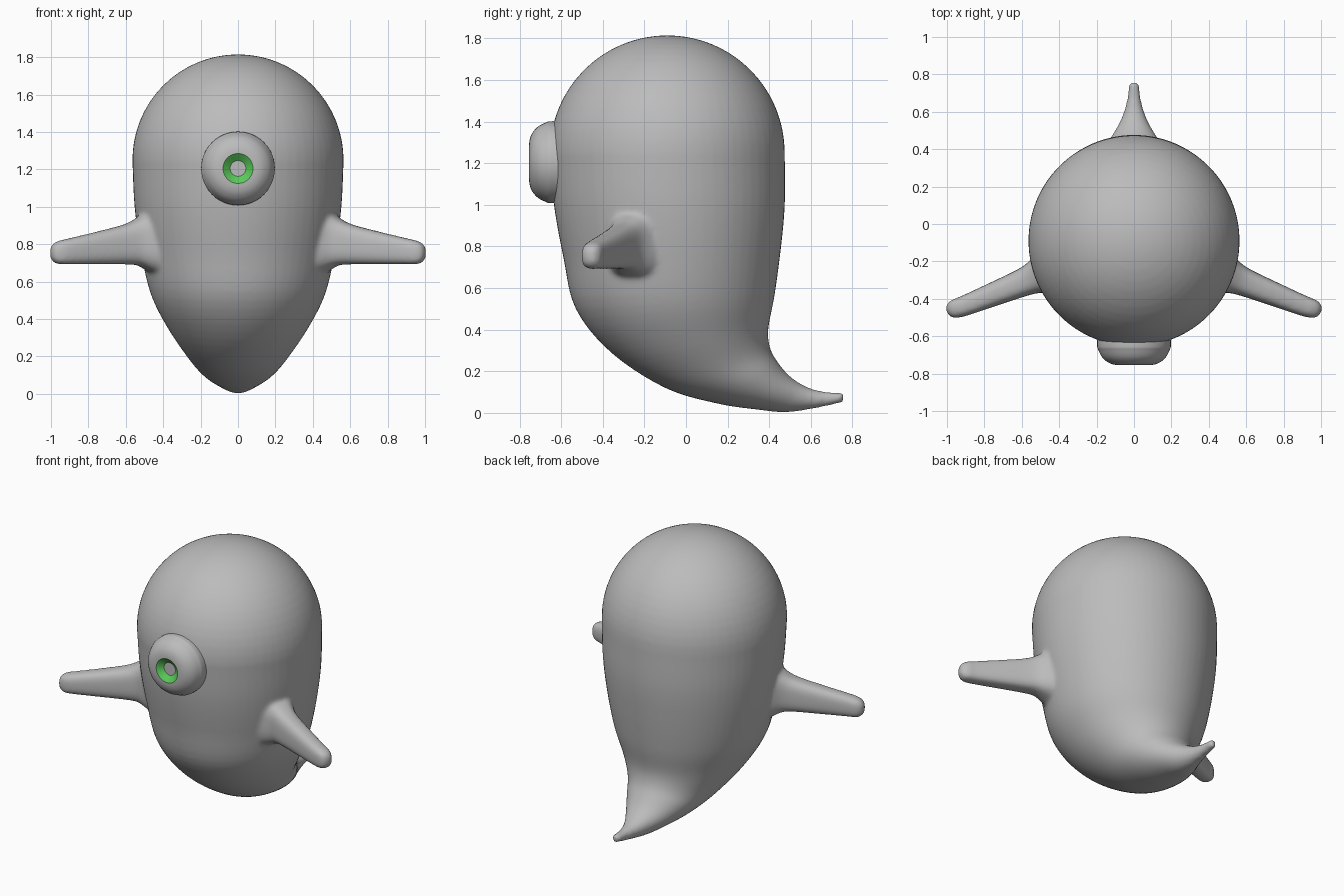
import bpy, bmesh, math
from mathutils import Vector

cube = bpy.data.objects.get("Cube")
if cube:
    bpy.data.objects.remove(cube, do_unlink=True)


def material(name, colour):
    m = bpy.data.materials.new(name)
    m.use_nodes = True
    m.diffuse_color = colour
    m.node_tree.nodes["Principled BSDF"].inputs["Base Color"].default_value = colour
    return m


grey = material("soft_grey", (0.5, 0.5, 0.5, 1))
green = material("iris_green", (0.1, 0.6, 0.1, 1))


def smooth_path(rows, steps):
    """Catmull-Rom interpolation through rows of numbers."""
    pts = [Vector(r) for r in rows]
    pts = [pts[0] * 2 - pts[1]] + pts + [pts[-1] * 2 - pts[-2]]
    out = []
    for a, b, c, d in zip(pts, pts[1:], pts[2:], pts[3:]):
        for i in range(steps):
            t = i / steps
            out.append(0.5 * (2 * b + (c - a) * t + (2 * a - 5 * b + 4 * c - d) * t * t
                              + (3 * b - a - 3 * c + d) * t ** 3))
    return out + [pts[-2]]


def loft(bm, rings, sides, power=2):
    """Skin rings given as (centre, u, v); a higher power squares the section."""
    def bend(c):
        return math.copysign(abs(c) ** (2 / power), c)
    loops = []
    for centre, u, v in rings:
        angles = [math.tau * i / sides for i in range(sides)]
        loops.append([bm.verts.new(centre + u * bend(math.cos(a)) + v * bend(math.sin(a)))
                      for a in angles])
    for a, b in zip(loops, loops[1:]):
        for i in range(sides):
            j = (i + 1) % sides
            bm.faces.new((a[i], a[j], b[j], b[i]))
    bm.faces.new(loops[0][::-1])
    bm.faces.new(loops[-1])


def finish(name, bm, mats):
    bmesh.ops.recalc_face_normals(bm, faces=bm.faces)
    mesh = bpy.data.meshes.new(name)
    bm.to_mesh(mesh)
    bm.free()
    for m in mats:
        mesh.materials.append(m)
    obj = bpy.data.objects.new(name, mesh)
    bpy.context.collection.objects.link(obj)
    return obj


body = bmesh.new()

# Domed head: a hemisphere running into the trunk
R, HEAD_Z, HEAD_Y = 0.565, 1.25, -0.09
rings = []
for i in range(1, 16):
    a = math.pi / 2 * i / 16
    r = R * math.sin(a)
    rings.append((Vector((0, HEAD_Y, HEAD_Z + R * math.cos(a))),
                  Vector((r, 0, 0)), Vector((0, r, 0))))
rings.insert(0, (Vector((0, HEAD_Y, HEAD_Z + R)), Vector((0.005, 0, 0)), Vector((0, 0.005, 0))))

# Trunk and tail: front y, front z, back y, back z, half width
trunk = [
    (-0.655, 1.25, 0.475, 1.25, 0.565),
    (-0.635, 1.00, 0.475, 1.00, 0.553),
    (-0.59, 0.75, 0.455, 0.78, 0.52),
    (-0.53, 0.50, 0.425, 0.56, 0.465),
    (-0.36, 0.29, 0.395, 0.40, 0.37),
    (-0.10, 0.12, 0.405, 0.31, 0.275),
    (0.15, 0.045, 0.44, 0.245, 0.21),
    (0.35, 0.015, 0.50, 0.175, 0.14),
    (0.48, 0.003, 0.58, 0.125, 0.08),
    (0.62, 0.022, 0.66, 0.103, 0.042),
    (0.755, 0.05, 0.758, 0.098, 0.025),
]
for fy, fz, by, bz, w in smooth_path(trunk, 5):
    front, back = Vector((0, fy, fz)), Vector((0, by, bz))
    rings.append(((front + back) / 2, Vector((w, 0, 0)), (back - front) / 2))
loft(body, rings, 64)

# Arms: x, y, z of centre, half thickness, half height, flaring into the trunk
arm = [
    (0.40, -0.235, 0.82, 0.17, 0.19),
    (0.47, -0.262, 0.82, 0.13, 0.165),
    (0.53, -0.285, 0.815, 0.09, 0.13),
    (0.60, -0.315, 0.80, 0.075, 0.108),
    (0.75, -0.375, 0.78, 0.064, 0.088),
    (0.90, -0.435, 0.762, 0.055, 0.07),
    (0.96, -0.455, 0.755, 0.05, 0.062),
    (0.99, -0.467, 0.754, 0.034, 0.044),
    (1.0, -0.471, 0.754, 0.015, 0.02),
]
for side in (-1, 1):
    across = Vector((side * 0.38, 0.92, 0))
    loft(body, [(Vector((side * x, y, z)), across * t, Vector((0, 0, h)))
                for x, y, z, t, h in smooth_path(arm, 4)], 32, 3)

# Fuse body and arms into one soft skin
skin = finish("body", body, [grey])
fuse = skin.modifiers.new("fuse", "REMESH")
fuse.mode = "VOXEL"
fuse.voxel_size = 0.013
fuse.use_smooth_shade = True
soften = skin.modifiers.new("soften", "SMOOTH")
soften.factor = 0.5
soften.iterations = 8

# Eye: bulging socket with a sunken green iris and a flat pupil
EYE_Z, IRIS, PUPIL = 1.205, 0.08, 0.042
profile = smooth_path([(0.19, -0.5), (0.197, -0.64), (0.19, -0.675), (0.17, -0.713),
                       (0.14, -0.739), (0.11, -0.751), (IRIS, -0.755)], 4)
profile = [tuple(p) for p in profile] + [(PUPIL, -0.725)]
eye_mesh = bmesh.new()
loft(eye_mesh, [(Vector((0, y, EYE_Z)), Vector((r, 0, 0)), Vector((0, 0, r)))
                for r, y in profile], 48)
for f in eye_mesh.faces:
    spread = [math.hypot(v.co.x, v.co.z - EYE_Z) for v in f.verts]
    if max(spread) < IRIS + 0.001 and max(spread) - min(spread) > 0.01:
        f.material_index = 1
eye = finish("eye", eye_mesh, [grey, green])
bpy.ops.object.select_all(action="DESELECT")
eye.select_set(True)
bpy.context.view_layer.objects.active = eye
bpy.ops.object.shade_smooth_by_angle(angle=math.radians(25))
